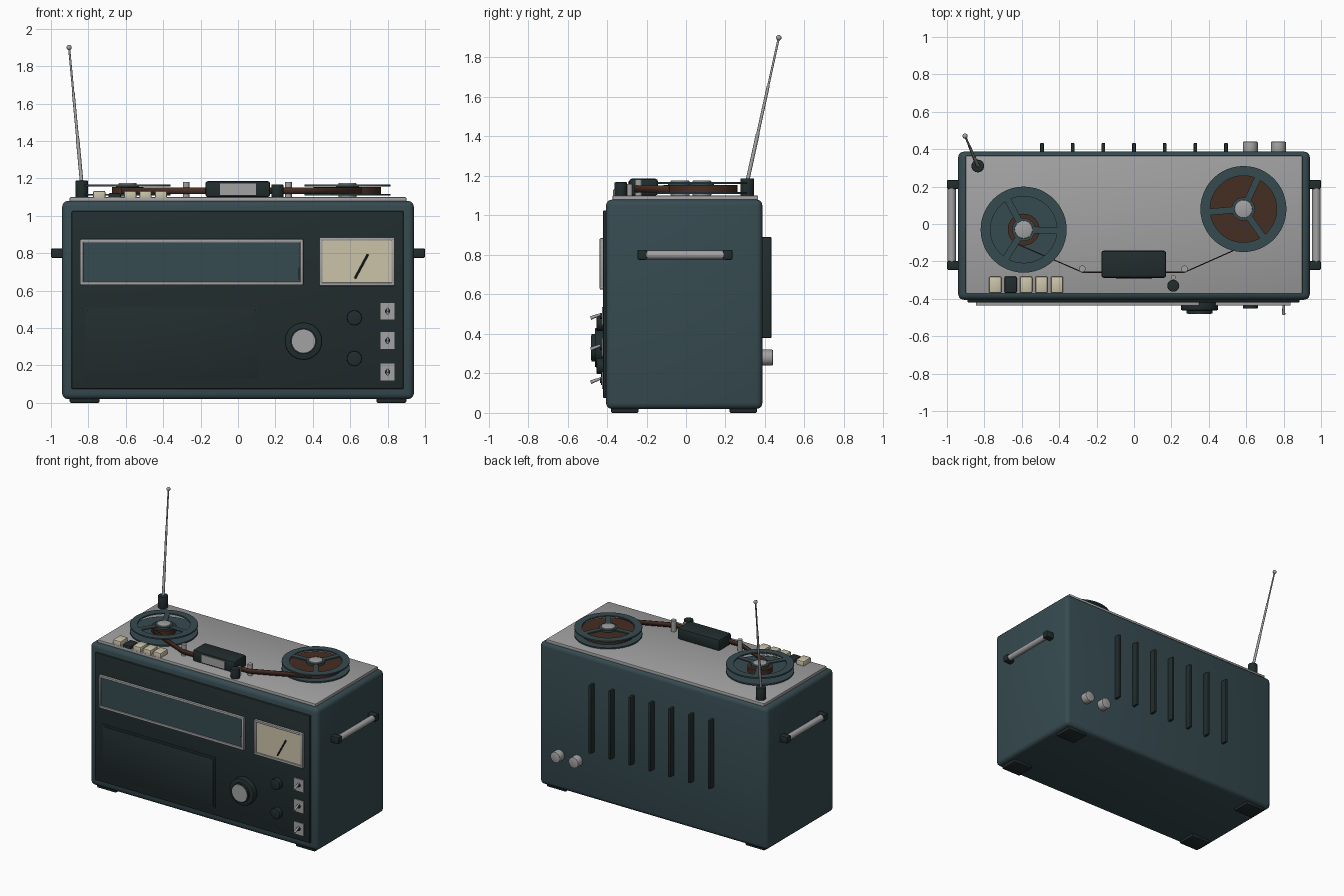
import bpy, bmesh, math
from mathutils import Vector

if "Cube" in bpy.data.objects:
    bpy.data.objects.remove(bpy.data.objects["Cube"])


def material(name, r, g, b, rough=0.6):
    m = bpy.data.materials.new(name)
    m.use_nodes = True
    m.diffuse_color = (r, g, b, 1)
    node = m.node_tree.nodes["Principled BSDF"]
    node.inputs["Base Color"].default_value = (r, g, b, 1)
    node.inputs["Roughness"].default_value = rough
    return m


TEAL = material("slate teal", 0.037, 0.07, 0.082)
DARK = material("charcoal", 0.016, 0.026, 0.027)
SILVER = material("silver grey", 0.36, 0.36, 0.365)
CREAM = material("cream", 0.6, 0.55, 0.4)
BROWN = material("tape brown", 0.06, 0.027, 0.016)


def finish(name, bm, mat):
    bmesh.ops.recalc_face_normals(bm, faces=bm.faces)
    mesh = bpy.data.meshes.new(name)
    bm.to_mesh(mesh)
    bm.free()
    mesh.materials.append(mat)
    ob = bpy.data.objects.new(name, mesh)
    bpy.context.collection.objects.link(ob)
    bpy.ops.object.select_all(action="DESELECT")
    ob.select_set(True)
    bpy.context.view_layer.objects.active = ob
    bpy.ops.object.shade_smooth_by_angle(angle=math.radians(35))
    return ob


def box(name, x, y, z, mat, bevel=0, segs=2):
    """Box from three (low, high) ranges."""
    bm = bmesh.new()
    bmesh.ops.create_cube(bm, size=1)
    for v in bm.verts:
        v.co = [sum(r) / 2 + c * (r[1] - r[0]) for c, r in zip(v.co, (x, y, z))]
    if bevel:
        bmesh.ops.bevel(bm, geom=bm.edges[:], offset=bevel, segments=segs,
                        profile=0.5, affect="EDGES")
    return finish(name, bm, mat)


def rod(name, start, end, r, mat, r_end=None, sides=24, bevel=0):
    """Cylinder or cone between two points."""
    a, b = Vector(start), Vector(end)
    bm = bmesh.new()
    bmesh.ops.create_cone(bm, cap_ends=True, segments=sides, radius1=r,
                          radius2=r if r_end is None else r_end, depth=(b - a).length)
    if bevel:
        rims = [e for e in bm.edges if abs(e.verts[0].co.z - e.verts[1].co.z) < 1e-5]
        bmesh.ops.bevel(bm, geom=rims, offset=bevel, segments=2, profile=0.5, affect="EDGES")
    turn = Vector((0, 0, 1)).rotation_difference(b - a)
    for v in bm.verts:
        v.co = turn @ v.co + (a + b) / 2
    return finish(name, bm, mat)


def ring(name, cx, cy, r_in, r_out, z0, z1, mat):
    bm = bmesh.new()
    f = bm.faces.new([bm.verts.new((r, 0, z)) for r, z in
                      ((r_in, z0), (r_out, z0), (r_out, z1), (r_in, z1))])
    geom = list(f.verts) + list(f.edges) + [f]
    bmesh.ops.spin(bm, geom=geom, cent=(0, 0, 0), axis=(0, 0, 1),
                   angle=math.tau, steps=48, use_merge=True)
    bmesh.ops.remove_doubles(bm, verts=bm.verts, dist=1e-5)
    bmesh.ops.translate(bm, verts=bm.verts, vec=(cx, cy, 0))
    return finish(name, bm, mat)


def bezel(name, x, z, w, y, mat):
    """Rectangular frame on the front made of four bars."""
    (x0, x1), (z0, z1) = x, z
    box(name + "_bottom", x, y, (z0, z0 + w), mat, 0.005)
    box(name + "_top", x, y, (z1 - w, z1), mat, 0.005)
    box(name + "_right", (x0, x0 + w), y, z, mat, 0.005)
    box(name + "_left", (x1 - w, x1), y, z, mat, 0.005)


# Case, front panel, deck plate and feet
box("case", (-0.94, 0.94), (-0.405, 0.387), (0.02, 1.08), TEAL, 0.03, 3)
box("front_panel", (-0.89, 0.885), (-0.42, -0.39), (0.075, 1.025), DARK, 0.006)
box("deck_plate", (-0.9, 0.9), (-0.372, 0.365), (1.07, 1.1), SILVER, 0.005)
for sx in (-1, 1):
    for y in (-0.31, 0.29):
        box("foot", (sx * 0.82 - 0.08, sx * 0.82 + 0.08), (y - 0.07, y + 0.07),
            (0, 0.04), DARK, 0.008)

# Tuning dial
bezel("dial_bezel", (-0.845, 0.35), (0.63, 0.875), 0.018, (-0.437, -0.41), SILVER)
box("dial_glass", (-0.83, 0.335), (-0.427, -0.41), (0.645, 0.86), TEAL)
box("dial_pointer", (0.322, 0.329), (-0.431, -0.425), (0.66, 0.725), DARK)

# Level meter
bezel("meter_bezel", (0.435, 0.838), (0.625, 0.885), 0.018, (-0.437, -0.41), SILVER)
box("meter_face", (0.45, 0.825), (-0.427, -0.41), (0.64, 0.87), CREAM)
rod("meter_needle", (0.625, -0.429, 0.665), (0.695, -0.429, 0.795), 0.006, DARK, sides=8)

# Speaker panel
box("speaker_rim", (-0.818, 0.107), (-0.424, -0.41), (0.127, 0.51), DARK, 0.003)
box("speaker_cover", (-0.805, 0.094), (-0.43, -0.41), (0.14, 0.497), DARK, 0.004)

# Knobs
rod("tuning_knob", (0.35, -0.41, 0.33), (0.35, -0.462, 0.33), 0.1, DARK, sides=40, bevel=0.008)
rod("tuning_knob_boss", (0.35, -0.46, 0.33), (0.35, -0.478, 0.33), 0.07, DARK, sides=32)
rod("tuning_knob_cap", (0.35, -0.47, 0.33), (0.35, -0.482, 0.33), 0.062, SILVER, sides=32)
for z in (0.455, 0.237):
    rod("small_knob", (0.622, -0.41, z), (0.622, -0.453, z), 0.04, DARK, bevel=0.005)

# Toggle switches
for z in (0.49, 0.333, 0.165):
    box("switch_plate", (0.762, 0.837), (-0.426, -0.41), (z - 0.045, z + 0.045), SILVER)
    rod("switch_collar", (0.8, -0.42, z), (0.8, -0.436, z), 0.014, DARK, sides=16)
    rod("switch_lever", (0.8, -0.425, z + 0.012), (0.8, -0.483, z - 0.01), 0.006, SILVER,
        r_end=0.009, sides=12)

# Side handles
for s in (-1, 1):
    rod("handle_bar", (s * 0.975, -0.24, 0.8), (s * 0.975, 0.225, 0.8), 0.022, SILVER)
    for y in (-0.222, 0.212):
        box("handle_mount", sorted((s * 0.93, s * 1.0)), (y - 0.024, y + 0.024),
            (0.775, 0.826), DARK, 0.008)


# Tape reels
def reel(side, cx, cy, pack, turn):
    rod(side + "_lower_flange", (cx, cy, 1.108), (cx, cy, 1.118), 0.23, TEAL, sides=48)
    rod(side + "_tape_pack", (cx, cy, 1.115), (cx, cy, 1.154), pack, BROWN, sides=48)
    ring(side + "_upper_flange", cx, cy, 0.178, 0.23, 1.158, 1.168, TEAL)
    ring(side + "_hub_ring", cx, cy, 0.03, 0.062, 1.15, 1.169, TEAL)
    rod(side + "_spindle", (cx, cy, 1.1), (cx, cy, 1.176), 0.048, SILVER, bevel=0.004)
    for i in range(3):
        spoke = box(side + "_spoke", (0.045, 0.19), (-0.018, 0.018), (1.158, 1.167), TEAL)
        spoke.location = (cx, cy, 0)
        spoke.rotation_euler.z = math.radians(turn + 120 * i)


reel("right_reel", -0.59, -0.03, 0.085, 118)
reel("left_reel", 0.585, 0.08, 0.18, 65)

# Tape run between the reels
path = [(-0.623, -0.108), (-0.275, -0.258), (0.27, -0.258), (0.66, -0.085)]
bm = bmesh.new()
low = [bm.verts.new((x, y, 1.117)) for x, y in path]
high = [bm.verts.new((x, y, 1.152)) for x, y in path]
for i in range(len(path) - 1):
    bm.faces.new((low[i], low[i + 1], high[i + 1], high[i]))
tape = finish("tape_run", bm, BROWN)
solid = tape.modifiers.new("thickness", "SOLIDIFY")
solid.thickness = 0.006
solid.offset = 0

# Head cover, guides and pinch roller
box("head_cover", (-0.175, 0.172), (-0.288, -0.142), (1.1, 1.186), DARK, 0.014)
box("head_cover_plate", (-0.095, 0.095), (-0.293, -0.28), (1.112, 1.172), SILVER)
for x in (-0.277, 0.27):
    rod("tape_guide", (x, -0.24, 1.09), (x, -0.24, 1.182), 0.018, SILVER)
rod("capstan", (0.21, -0.285, 1.09), (0.21, -0.285, 1.16), 0.013, SILVER, sides=16)
rod("pinch_roller", (0.21, -0.33, 1.09), (0.21, -0.33, 1.168), 0.032, DARK, bevel=0.004)

# Transport keys, the second one pressed down
for i in range(5):
    x = -0.742 + 0.0825 * i
    pressed = i == 1
    box("pressed_key" if pressed else "key", (x - 0.033, x + 0.033), (-0.37, -0.28),
        (1.085, 1.122 if pressed else 1.134), DARK if pressed else CREAM, 0.009)

# Telescopic antenna
base, tip = Vector((-0.835, 0.31, 1.17)), Vector((-0.903, 0.47, 1.9))
rod("antenna_base", (-0.835, 0.31, 1.09), (-0.835, 0.31, 1.188), 0.034, DARK, bevel=0.004)
for i, radius in enumerate((0.0095, 0.0075, 0.0055)):
    rod("antenna_section", base.lerp(tip, i / 3), base.lerp(tip, (i + 1) / 3), radius,
        SILVER, sides=12)
bm = bmesh.new()
bmesh.ops.create_uvsphere(bm, u_segments=16, v_segments=10, radius=0.014)
bmesh.ops.translate(bm, verts=bm.verts, vec=tip)
finish("antenna_tip", bm, SILVER)

# Back ribs and sockets
for i in range(-3, 4):
    x = 0.164 * i
    box("back_rib", (x - 0.01, x + 0.01), (0.37, 0.433), (0.38, 0.89), DARK, 0.005)
for x in (0.622, 0.772):
    rod("socket", (x, 0.37, 0.28), (x, 0.44, 0.28), 0.04, SILVER, bevel=0.004)
